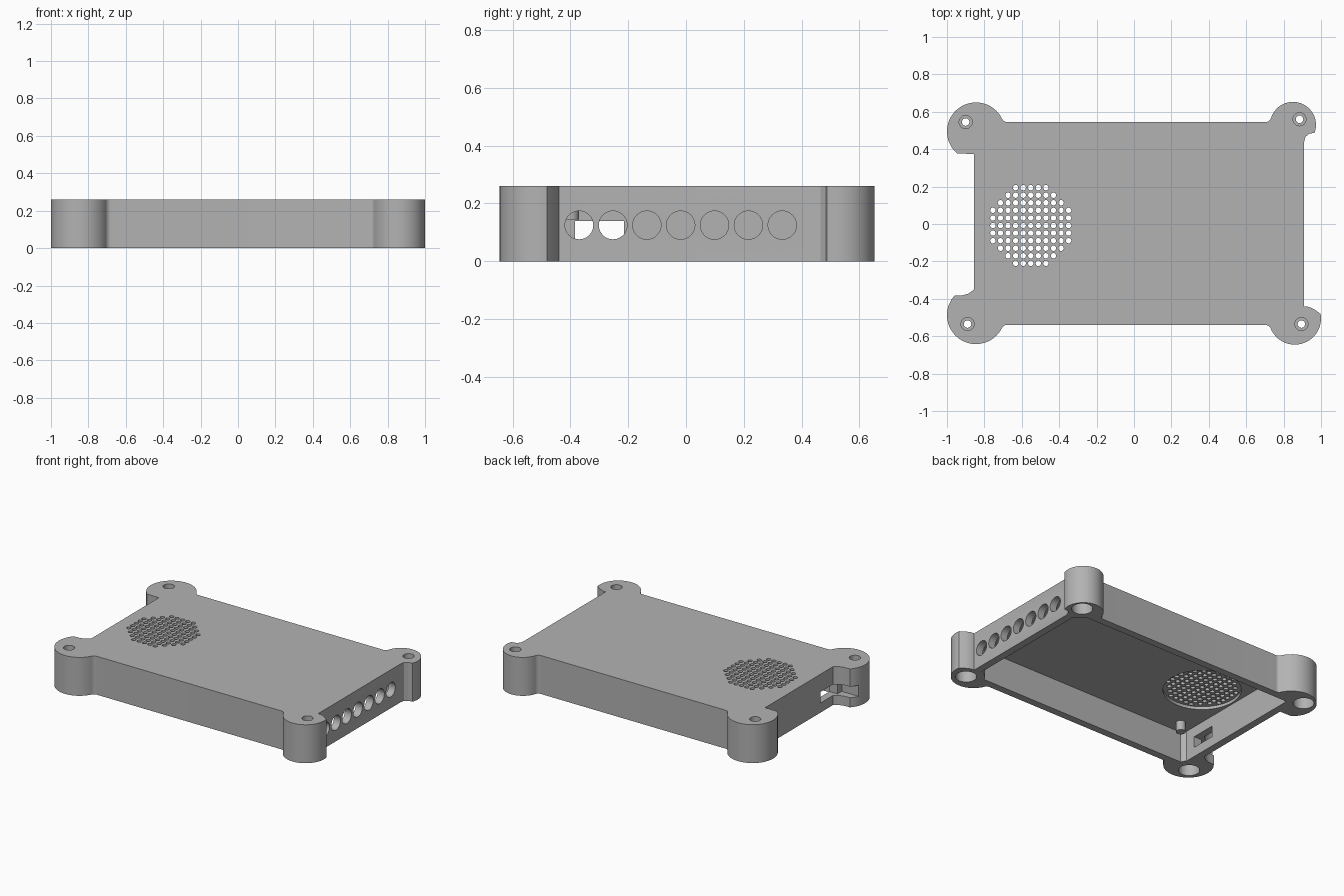
import bpy, bmesh
from math import atan2, cos, sin, sqrt, pi, radians

cube = bpy.data.objects.get("Cube")
if cube:
    bpy.data.objects.remove(cube, do_unlink=True)

HEIGHT, ROOF = 0.26, 0.05
FILLET = 0.03

grey = bpy.data.materials.new("grey_plastic")
grey.use_nodes = True
grey.diffuse_color = (0.45, 0.45, 0.45, 1)
grey.node_tree.nodes["Principled BSDF"].inputs["Base Color"].default_value = (0.45, 0.45, 0.45, 1)


def arc(cx, cy, r, a0, a1, n):
    return [(cx + r * cos(a0 + (a1 - a0) * i / n), cy + r * sin(a0 + (a1 - a0) * i / n))
            for i in range(n + 1)]


def circle(cx, cy, r, n=32):
    return arc(cx, cy, r, 0, 2 * pi, n)[:-1]


def rect(x0, x1, y0, y1):
    return [(x0, y0), (x1, y0), (x1, y1), (x0, y1)]


def prisms(name, profiles, z0, z1, along_x=False):
    """Extrude closed outlines from z0 to z1, or along x with (y, z) outlines."""
    bm = bmesh.new()
    for pts in profiles:
        low = [bm.verts.new((z0, *p) if along_x else (*p, z0)) for p in pts]
        face = bm.faces.new(low)
        top = bmesh.ops.extrude_face_region(bm, geom=[face])["geom"]
        shift = (z1 - z0, 0, 0) if along_x else (0, 0, z1 - z0)
        bmesh.ops.translate(bm, vec=shift, verts=[g for g in top if isinstance(g, bmesh.types.BMVert)])
    bmesh.ops.recalc_face_normals(bm, faces=bm.faces)
    mesh = bpy.data.meshes.new(name)
    bm.to_mesh(mesh)
    bm.free()
    mesh.materials.append(grey)
    obj = bpy.data.objects.new(name, mesh)
    bpy.context.collection.objects.link(obj)
    return obj


def combine(target, tool, operation="DIFFERENCE"):
    mod = target.modifiers.new("cut", "BOOLEAN")
    mod.operation, mod.solver, mod.object = operation, "EXACT", tool
    bpy.context.view_layer.objects.active = target
    bpy.ops.object.modifier_apply(modifier=mod.name)
    bpy.data.objects.remove(tool, do_unlink=True)


def corner(sx, sy, cx, cy, r, wall, start, free):
    """Round lobe, blended into the long wall, mirrored into its quadrant."""
    dy = wall + FILLET - cy
    dx = sqrt((r + FILLET) ** 2 - dy ** 2)
    pts = list(free)
    pts += arc(cx, cy, r, radians(start), atan2(dy, -dx), 30)
    pts += arc(cx - dx, wall + FILLET, FILLET, atan2(-dy, dx), -pi / 2, 8)[1:]
    pts = [(sx * x, sy * y) for x, y in pts]
    return pts if sx * sy > 0 else pts[::-1]


# Case outline, counter-clockwise from the back left lobe
outline = corner(1, 1, 0.85, 0.53, 0.123, 0.545, -20, [(0.91, 0.44), (0.916, 0.465), (0.935, 0.482)])
outline += corner(-1, 1, 0.845, 0.495, 0.155, 0.545, -50, [(0.855, 0.375)])
outline += corner(-1, -1, 0.845, 0.487, 0.155, 0.54, -42, [(0.855, 0.35), (0.885, 0.372), (0.92, 0.382)])
outline += corner(1, -1, 0.86, 0.505, 0.14, 0.54, -10, [(0.91, 0.44), (0.935, 0.443), (0.965, 0.457)])
case = prisms("case_shell", [outline], 0, HEIGHT)

# Hollow underside, leaving a boss around each screw
screws = [(0.885, 0.56), (-0.90, 0.545), (-0.89, -0.535), (0.895, -0.535)]
cavity = prisms("cavity", [rect(-0.805, 0.86, -0.49, 0.495)], -0.1, HEIGHT - ROOF)
combine(cavity, prisms("bosses", [circle(x, y, 0.115, 48) for x, y in screws], -0.2, 0.4))
combine(case, cavity)

# Stepped screw holes: head recess, through hole, wide socket below
for radius, z0, z1 in ((0.065, -0.1, 0.15), (0.02, 0.1, 0.3), (0.035, 0.2, 0.3)):
    combine(case, prisms("screw_holes", [circle(x, y, radius) for x, y in screws], z0, z1))

# Speaker seat under the roof, and its round grille
GX, GY, PITCH = -0.552, -0.008, 0.0405
combine(case, prisms("speaker_seat", [circle(GX, GY, 0.24, 64)], 0.15, HEIGHT - 0.03))
grille = [circle(GX + i * PITCH, GY + j * PITCH, 0.0145, 14)
          for i in range(-5, 6) for j in range(-5, 6) if i * i + j * j <= 29]
combine(case, prisms("grille_holes", grille, 0.2, 0.3))

# Row of seven cable holes in one end wall
cables = [circle(-0.37 + i * 0.1172, 0.125, 0.049, 40) for i in range(7)]
combine(case, prisms("cable_holes", cables, 0.80, 1.1, True))

# Socket slot in the other end wall, running into the lobe beside it
combine(case, prisms("socket_slot", [rect(-0.385, -0.215, 0.065, 0.14)], -1.1, -0.75, True))
combine(case, prisms("slot_recess", [rect(-0.43, -0.30, 0.065, 0.14)], -1.1, -0.865, True))

# Small locating post hanging from the roof near the slot
post = prisms("locating_post", [circle(-0.71, -0.40, 0.03, 24)], 0.145, HEIGHT - ROOF + 0.01)

for obj in (case, post):
    bpy.ops.object.select_all(action="DESELECT")
    obj.select_set(True)
    bpy.context.view_layer.objects.active = obj
    bpy.ops.object.shade_smooth_by_angle(angle=radians(30))
